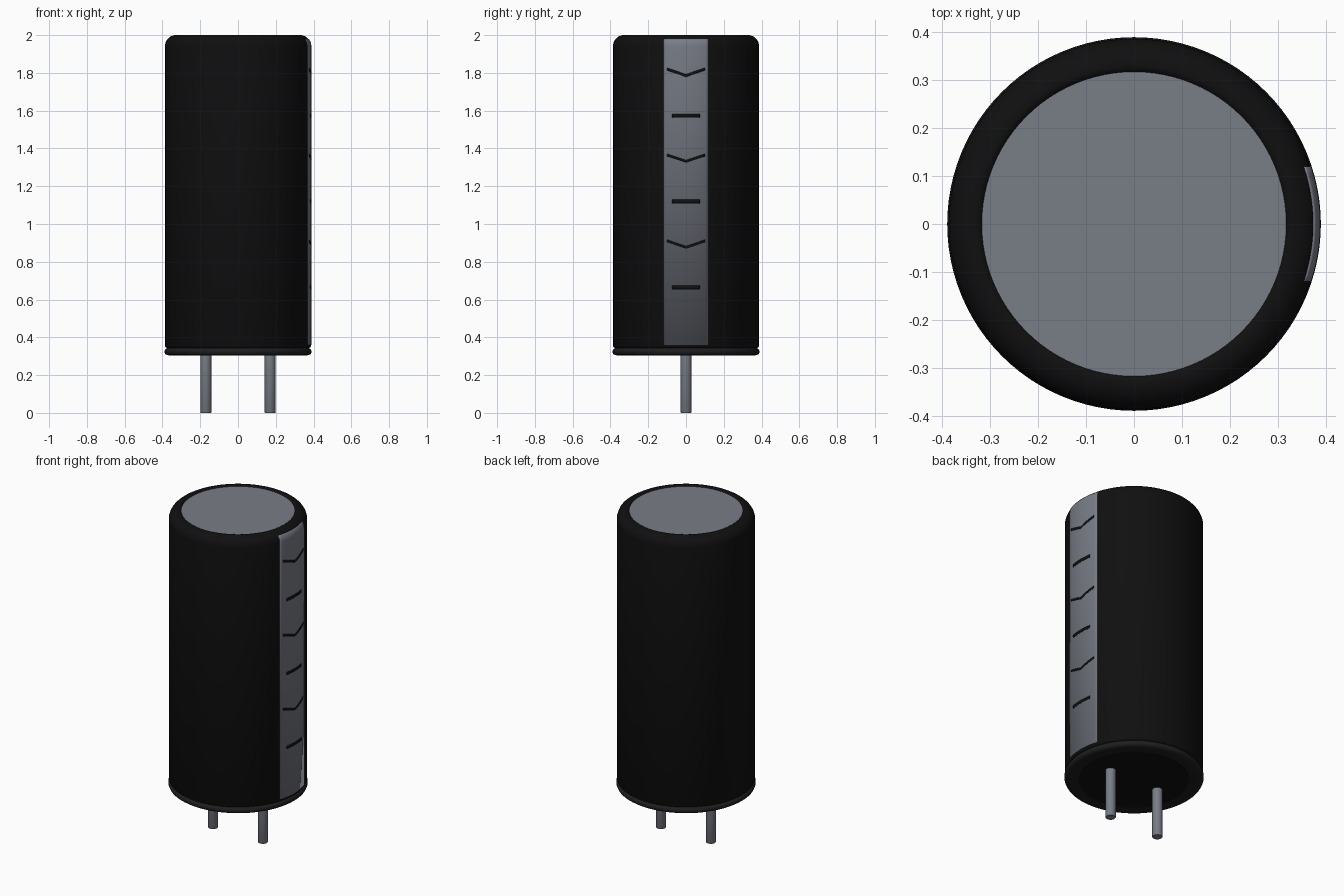
import bpy, bmesh, math

if "Cube" in bpy.data.objects:
    bpy.data.objects.remove(bpy.data.objects["Cube"], do_unlink=True)


def material(name, color):
    m = bpy.data.materials.new(name)
    m.use_nodes = True
    m.diffuse_color = (*color, 1)
    m.node_tree.nodes["Principled BSDF"].inputs["Base Color"].default_value = (*color, 1)
    return m


BLACK = material("black sleeve", (0.005, 0.005, 0.005))
RUBBER = material("dark grey rubber", (0.013, 0.013, 0.014))
METAL = material("grey metal", (0.19, 0.205, 0.24))

R = 0.386        # sleeve radius
ROUND = 0.057    # shoulder rounding
TOP = 2.0
SEGS = 96


def finish(bm, name, mat, angle=35):
    me = bpy.data.meshes.new(name)
    bm.to_mesh(me)
    bm.free()
    me.materials.append(mat)
    ob = bpy.data.objects.new(name, me)
    bpy.context.collection.objects.link(ob)
    bpy.ops.object.select_all(action="DESELECT")
    ob.select_set(True)
    bpy.context.view_layer.objects.active = ob
    bpy.ops.object.shade_smooth_by_angle(angle=math.radians(angle))
    return ob


def lathe(name, profile, mat, segs=SEGS, x=0):
    """Spin an (r, z) profile about a vertical axis; both ends are capped."""
    bm = bmesh.new()
    rings = []
    for r, z in profile:
        rings.append([bm.verts.new((x + r * math.cos(2 * math.pi * i / segs),
                                    r * math.sin(2 * math.pi * i / segs), z))
                      for i in range(segs)])
    for a, b in zip(rings, rings[1:]):
        for i in range(segs):
            j = (i + 1) % segs
            bm.faces.new((a[i], a[j], b[j], b[i]))
    bm.faces.new(rings[0][::-1])
    bm.faces.new(rings[-1])
    bmesh.ops.recalc_face_normals(bm, faces=bm.faces)
    return finish(bm, name, mat)


def wrapped(name, rows, half_width, mat, depth, steps=16):
    """Thin plate wrapped on the +x side; each row is a function y -> (r, z)."""
    bm = bmesh.new()
    grid = []
    for row in rows:
        line = []
        for i in range(steps + 1):
            y = half_width * (2 * i / steps - 1)
            r, z = row(y)
            line.append(bm.verts.new((math.sqrt(r * r - y * y), y, z)))
        grid.append(line)
    for a, b in zip(grid, grid[1:]):
        for i in range(steps):
            bm.faces.new((a[i], a[i + 1], b[i + 1], b[i]))
    ob = finish(bm, name, mat)
    mod = ob.modifiers.new("thickness", "SOLIDIFY")
    mod.thickness = depth
    mod.offset = -1
    return ob


def shoulder(radius, a):
    return (R - ROUND + radius * math.cos(a), TOP - ROUND + radius * math.sin(a))


# Sleeve with rounded shoulder and a small lip around the top disc
sleeve = [(0.372, 0.342), (0.382, 0.346), (R, 0.352)]
sleeve += [shoulder(ROUND, math.pi / 2 * i / 10) for i in range(11)]
sleeve += [(0.322, 1.998), (0.317, 1.993)]
lathe("sleeve", sleeve, BLACK)

# Metal top of the can
lathe("top_disc", [(0.317, 1.985), (0.317, 1.995)], METAL)

# Rolled bead at the bottom, and the seal inside it
lathe("bottom_bead", [(0.307, 0.306), (0.36, 0.304), (0.376, 0.306), (0.385, 0.312),
                      (0.389, 0.321), (0.388, 0.331), (0.382, 0.339), (0.370, 0.345)], RUBBER)
lathe("bottom_seal", [(0.307, 0.303), (0.307, 0.32)], BLACK)

# Polarity stripe following the sleeve up over the shoulder
LIFT = 0.002
end = math.asin(0.037 / (ROUND + LIFT))
path = [(R + LIFT, 0.36)] + [shoulder(ROUND + LIFT, end * i / 6) for i in range(7)]
wrapped("stripe", [lambda y, p=p: p for p in path], 0.12, METAL, 0.004)

# Printed marks: alternating chevrons and dashes
for n in range(3):
    drop = 0.455 * n
    for kind, z0, half, thick, slope in (("chevron", 1.786, 0.10, 0.014, 0.34),
                                         ("dash", 1.574, 0.074, 0.019, 0.0)):
        rows = [lambda y, s=s, z0=z0, t=thick, k=slope, d=drop:
                (R + LIFT + 0.001, z0 - d + s * t / 2 + k * abs(y)) for s in (-1, 1)]
        wrapped(f"{kind}_{n + 1}", rows, half, BLACK, 0.002)

# Leads
for side, x in (("left", 0.17), ("right", -0.17)):
    lathe(f"{side}_lead", [(0.027, 0.0), (0.029, 0.003), (0.029, 0.315)], METAL, 32, x)
